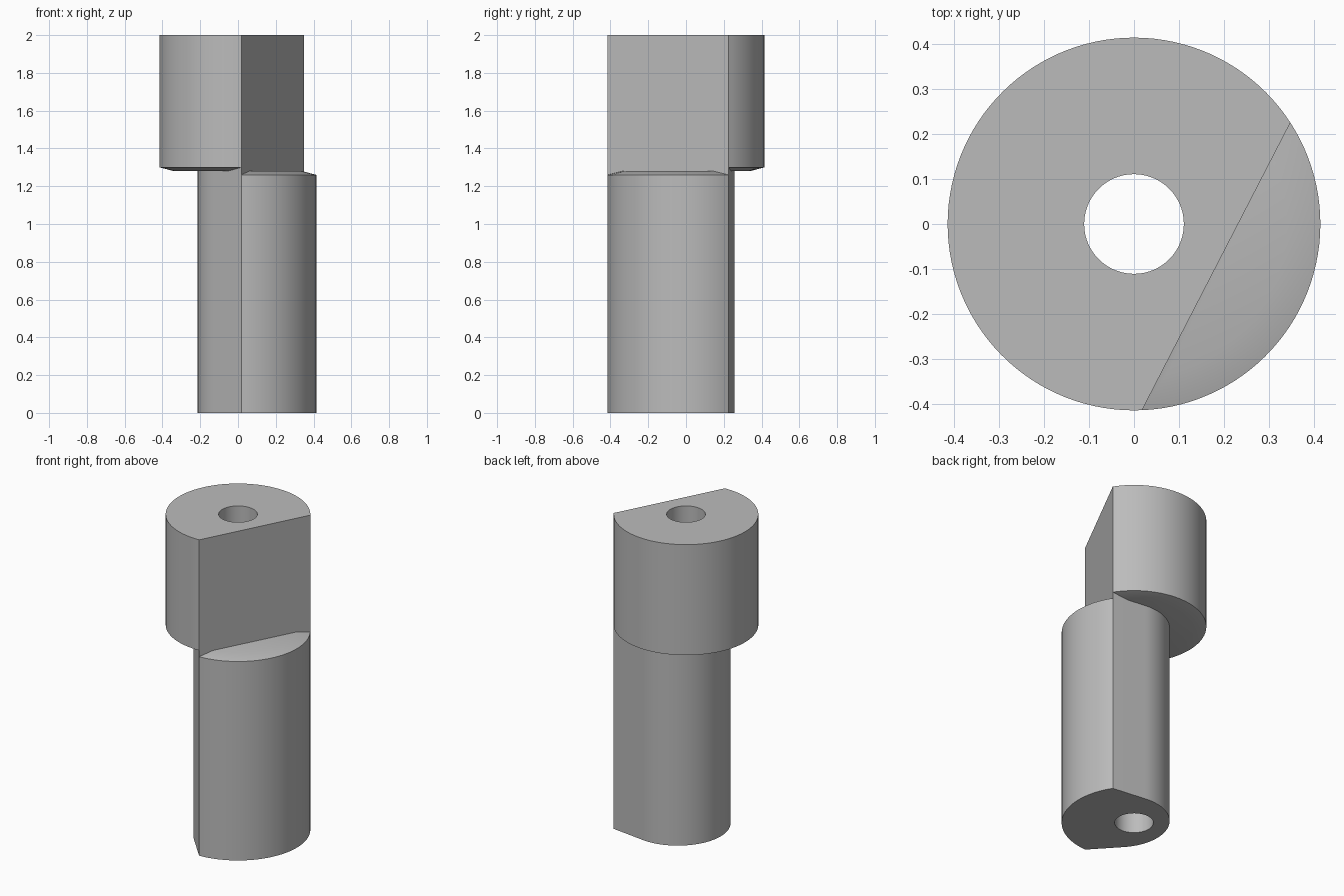
import bpy, bmesh
from math import cos, sin, acos, atan2, hypot, radians, pi

if "Cube" in bpy.data.objects:
    bpy.data.objects.remove(bpy.data.objects["Cube"])

RADIUS, INNER, FLAT, BORE = 0.415, 0.34, 0.206, 0.111
TURN = radians(-27.3)            # direction the flat faces
SHELF_Z, MEET_Z, UNDER_Z, TOP_Z = 1.26, 1.28, 1.30, 2.0
HALF = acos(FLAT / RADIUS)       # half angle spanned by the flat

grey = bpy.data.materials.new("plain_grey")
grey.use_nodes = True
grey.diffuse_color = (0.5, 0.5, 0.5, 1)
grey.node_tree.nodes["Principled BSDF"].inputs["Base Color"].default_value = (0.5, 0.5, 0.5, 1)


def arc(radius, start, end, steps, centre=0.0):
    return [(centre + radius * cos(start + (end - start) * i / steps),
             radius * sin(start + (end - start) * i / steps)) for i in range(steps + 1)]


def stack(name, layers):
    """Solid through matching outlines given as (height, points)."""
    bm = bmesh.new()
    rings = []
    for z, pts in layers:
        rings.append([bm.verts.new((x * cos(TURN) - y * sin(TURN),
                                    x * sin(TURN) + y * cos(TURN), z)) for x, y in pts])
    n = len(rings[0])
    for low, high in zip(rings, rings[1:]):
        for i in range(n):
            j = (i + 1) % n
            bm.faces.new((low[i], low[j], high[j], high[i]))
    bm.faces.new(rings[0][::-1])
    bm.faces.new(rings[-1])
    bmesh.ops.recalc_face_normals(bm, faces=bm.faces)
    mesh = bpy.data.meshes.new(name)
    bm.to_mesh(mesh)
    bm.free()
    mesh.materials.append(grey)
    obj = bpy.data.objects.new(name, mesh)
    bpy.context.collection.objects.link(obj)
    return obj


# Outlines: front segment, rounded back of the shaft, and the D of the head
def segment(radius):
    a = acos(FLAT / radius)
    return arc(radius, -a, a, 40)


def head_outline(radius):
    a = acos(FLAT / radius)
    return arc(radius, a, 2 * pi - a, 80)


back_centre, back_radius = 0.1, 0.302
dx, dy = RADIUS * cos(HALF) - back_centre, RADIUS * sin(HALF)
tangent = atan2(dy, dx) + acos(back_radius / hypot(dx, dy))
back = arc(back_radius, tangent, 2 * pi - tangent, 40, back_centre)
front = segment(RADIUS)

# Parts
shaft_outline = front + back
neck_outline = [front[-1]] + back + [front[0]]
shaft = stack("shaft", [(0, shaft_outline), (SHELF_Z, shaft_outline)])
shelf = stack("shaft_shelf", [(SHELF_Z, front), (MEET_Z, segment(INNER))])
neck = stack("neck", [(SHELF_Z, neck_outline), (UNDER_Z, neck_outline)])
head = stack("head", [(MEET_Z, head_outline(INNER)), (UNDER_Z, head_outline(RADIUS)),
                      (TOP_Z, head_outline(RADIUS))])

# Bore through the whole length
hole = arc(BORE, 0, 2 * pi, 64)[:-1]
cutter = stack("bore_cutter", [(-0.1, hole), (TOP_Z + 0.1, hole)])
cutter.hide_render = True
for obj in (shaft, shelf, neck, head):
    bpy.ops.object.select_all(action='DESELECT')
    obj.select_set(True)
    bpy.context.view_layer.objects.active = obj
    if obj is not shelf:
        mod = obj.modifiers.new("bore", 'BOOLEAN')
        mod.operation, mod.solver, mod.object = 'DIFFERENCE', 'EXACT', cutter
        bpy.ops.object.modifier_apply(modifier=mod.name)
    bpy.ops.object.shade_smooth_by_angle(angle=radians(25))
bpy.data.objects.remove(cutter)
